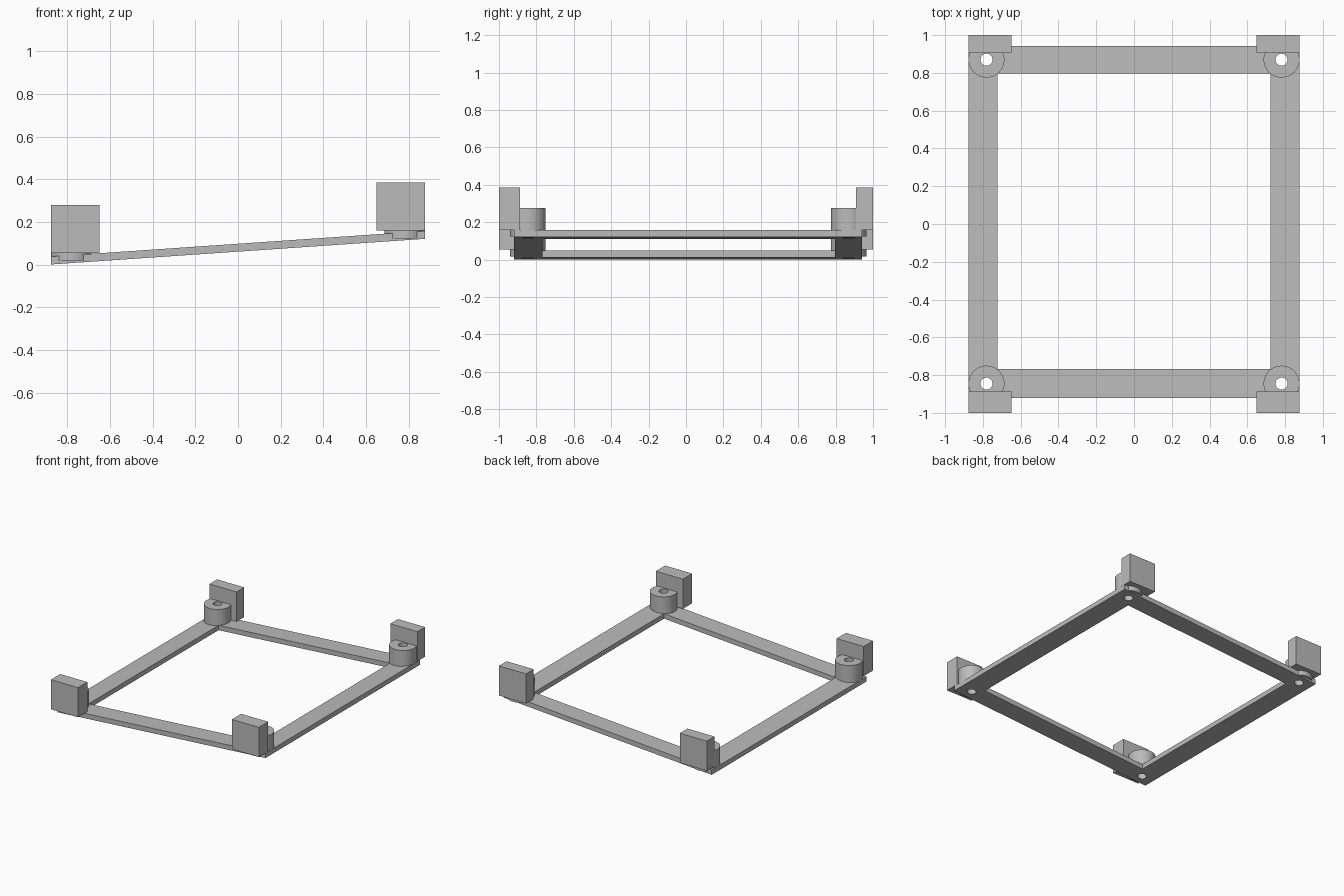
import bpy, bmesh
from math import cos, sin, tau, radians

if "Cube" in bpy.data.objects:
    bpy.data.objects.remove(bpy.data.objects["Cube"])

# Single plain grey
grey = bpy.data.materials.new("mid grey")
grey.use_nodes = True
colour = (0.5, 0.5, 0.5, 1)
grey.diffuse_color = colour
grey.node_tree.nodes["Principled BSDF"].inputs["Base Color"].default_value = colour


def rect(x0, x1, y0, y1):
    return [(x0, y0), (x1, y0), (x1, y1), (x0, y1)]


def circle(cx, cy, r, n=48):
    return [(cx + r * cos(tau * i / n), cy + r * sin(tau * i / n)) for i in range(n)]


def extruded(name, loops, z0, z1, slope=0.0):
    """Fill nested closed outlines, extrude from z0 to z1, rise by slope along x."""
    curve = bpy.data.curves.new(name, "CURVE")
    curve.dimensions = "2D"
    curve.fill_mode = "BOTH"
    curve.extrude = (z1 - z0) / 2
    for loop in loops:
        spline = curve.splines.new("POLY")
        spline.points.add(len(loop) - 1)
        for point, (x, y) in zip(spline.points, loop):
            point.co = (x, y, 0, 1)
        spline.use_cyclic_u = True
    temp = bpy.data.objects.new(name + " outline", curve)
    bpy.context.collection.objects.link(temp)
    bpy.context.view_layer.update()
    evaluated = temp.evaluated_get(bpy.context.evaluated_depsgraph_get())
    mesh = bpy.data.meshes.new_from_object(evaluated)
    bpy.data.objects.remove(temp)
    bpy.data.curves.remove(curve)

    bm = bmesh.new()
    bm.from_mesh(mesh)
    bmesh.ops.remove_doubles(bm, verts=bm.verts, dist=1e-5)
    for v in bm.verts:
        v.co.z += (z0 + z1) / 2 + slope * v.co.x
    bmesh.ops.recalc_face_normals(bm, faces=bm.faces)
    bm.to_mesh(mesh)
    bm.free()
    mesh.name = name
    mesh.materials.clear()
    mesh.materials.append(grey)
    obj = bpy.data.objects.new(name, mesh)
    bpy.context.collection.objects.link(obj)
    bpy.ops.object.select_all(action="DESELECT")
    obj.select_set(True)
    bpy.context.view_layer.objects.active = obj
    bpy.ops.object.shade_smooth_by_angle(angle=radians(30))
    return obj


EDGE, POST_X, POST_R, HOLE_R = 0.876, 0.781, 0.095, 0.032
FRONT_Y, BACK_Y = -0.845, 0.87
corners = [(sx * POST_X, y) for sx in (-1, 1) for y in (FRONT_Y, BACK_Y)]

# Sloping rectangular frame with a bolt hole in each corner
extruded("frame",
         [rect(-EDGE, EDGE, -0.92, 0.942), rect(-0.722, 0.722, -0.768, 0.797)]
         + [circle(x, y, HOLE_R) for x, y in corners],
         0.061, 0.098, slope=0.0685)

# Hollow post and upright stop block on every corner, higher on the left side
for x, y in corners:
    side = "left" if x > 0 else "right"
    end = "front" if y < 0 else "back"
    lift = 0.105 if x > 0 else 0.0
    extruded(f"{end}_{side}_post",
             [circle(x, y, POST_R), circle(x, y, HOLE_R)],
             0.018 + lift, 0.17 + lift)
    x0, x1 = (0.648, EDGE) if x > 0 else (-EDGE, -0.648)
    y0, y1 = (-1.0, -0.888) if y < 0 else (0.908, 1.0)
    extruded(f"{end}_{side}_block", [rect(x0, x1, y0, y1)], 0.054 + lift, 0.28 + lift)
